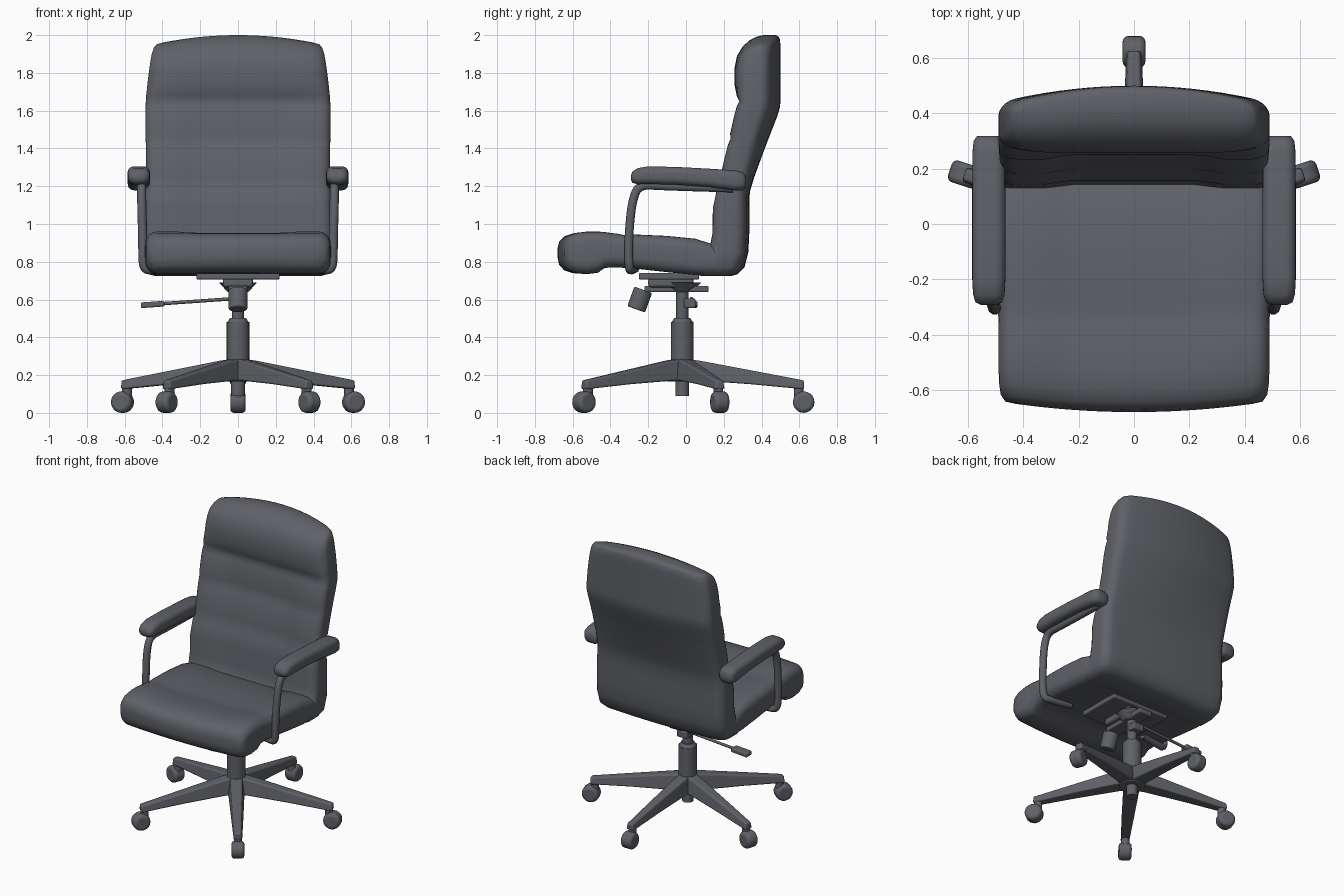
import bpy, bmesh
from math import sin, cos, pi, radians
from mathutils import Matrix, Vector

if "Cube" in bpy.data.objects:
    bpy.data.objects.remove(bpy.data.objects["Cube"])

CY = -0.02  # y of the column and star base
K = 5       # corner segments of rounded rings

DARK = bpy.data.materials.new("dark_grey")
DARK.diffuse_color = (.115, .12, .137, 1)
DARK.use_nodes = True
DARK.node_tree.nodes["Principled BSDF"].inputs["Base Color"].default_value = DARK.diffuse_color


def finish(ob, angle=40):
    ob.data.materials.append(DARK)
    bpy.ops.object.select_all(action='DESELECT')
    ob.select_set(True)
    bpy.context.view_layer.objects.active = ob
    bpy.ops.object.shade_smooth_by_angle(angle=radians(angle))


def new_object(name, bm, bevel=0, angle=40):
    bmesh.ops.recalc_face_normals(bm, faces=bm.faces)
    me = bpy.data.meshes.new(name)
    bm.to_mesh(me)
    bm.free()
    ob = bpy.data.objects.new(name, me)
    bpy.context.collection.objects.link(ob)
    finish(ob, angle)
    if bevel:
        m = ob.modifiers.new("bevel", 'BEVEL')
        m.width, m.segments = bevel, 3
    return ob


def mirror(ob):
    ob.modifiers.new("mirror", 'MIRROR')


def rounded_ring(hw, lo, hi, r, n=16):
    """Rounded rectangle, with points along the two long sides."""
    rx, ry = min(r, hw * 0.95), min(r, (hi - lo) * 0.48)
    pts = []
    for sx, sy, a0 in ((1, -1, -90), (1, 1, 0), (-1, 1, 90), (-1, -1, 180)):
        cx, cy = sx * (hw - rx), (lo + ry if sy < 0 else hi - ry)
        for i in range(K + 1):
            a = radians(a0 + 90 * i / K)
            pts.append((cx + rx * cos(a), cy + ry * sin(a)))
        if a0 in (0, 180):
            pts += [(cx - 2 * cx * j / n, hi if a0 == 0 else lo) for j in range(1, n)]
    return pts


def loft(name, rings, bevel=0, angle=40):
    bm = bmesh.new()
    rows = [[bm.verts.new(p) for p in ring] for ring in rings]
    n = len(rows[0])
    for a, b in zip(rows, rows[1:]):
        for i in range(n):
            j = (i + 1) % n
            bm.faces.new((a[i], a[j], b[j], b[i]))
    for row in (rows[0], rows[-1]):
        if n == 4:
            bm.faces.new(row)
            continue
        # cap rounded rings with a strip between the long sides
        for i in range(K + 1, K + n // 2):
            bm.faces.new([row[m % n] for m in (i, i + 1, 2 * K - i, 2 * K + 1 - i)])
    return new_object(name, bm, bevel, angle)


def cylinder(name, r1, r2, h, loc, rot=Matrix(), bevel=0, seg=24):
    bm = bmesh.new()
    bmesh.ops.create_cone(bm, cap_ends=True, segments=seg, radius1=r1, radius2=r2, depth=h,
                          matrix=Matrix.Translation(Vector(loc)) @ rot)
    return new_object(name, bm, bevel)


def box(name, size, loc, rot=Matrix(), bevel=0.008):
    bm = bmesh.new()
    bmesh.ops.create_cube(bm, size=1, matrix=Matrix.Translation(Vector(loc)) @ rot
                          @ Matrix.Diagonal((*size, 1)))
    return new_object(name, bm, bevel)


def smoothstep(a, b, t):
    t = max(0, min(1, (t - a) / (b - a)))
    return t * t * (3 - 2 * t)


# Backrest: stations of z, front y, back y, half width
back = [(.725, .08, .24, .44), (.735, .06, .275, .475), (.77, .06, .31, .495),
        (.85, .12, .33, .50), (.95, .14, .335, .50), (1.08, .142, .335, .498),
        (1.17, .160, .338, .492), (1.21, .180, .35, .488), (1.25, .182, .362, .486),
        (1.34, .202, .395, .487), (1.42, .222, .425, .488), (1.45, .235, .436, .489),
        (1.48, .234, .448, .489), (1.57, .254, .483, .49), (1.62, .268, .498, .49),
        (1.65, .282, .50, .488), (1.68, .268, .50, .486), (1.74, .256, .50, .48),
        (1.82, .256, .50, .472), (1.89, .27, .50, .464), (1.94, .30, .50, .456),
        (1.975, .34, .498, .445), (1.992, .375, .49, .43), (2.0, .41, .475, .40)]
rings = []
for z, yf, yb, hw in back:
    ring = []
    bow = .02 + .04 * smoothstep(1.1, 1.6, z)
    drop = .04 * smoothstep(1.7, 1.98, z)
    head = smoothstep(1.65, 1.75, z) * (1 - smoothstep(1.85, 1.97, z))
    for x, y in rounded_ring(hw, yf, yb, .06):
        t = (y - yf) / (yb - yf)
        u2 = (x / hw) ** 2
        y += .03 * head * u2 ** 3 * (1 - t) - bow * u2 * t
        # recessed middle panel below the headrest
        y += .016 * (1 - smoothstep(.24, .31, abs(x))) * (1 - t) * (1 - smoothstep(1.5, 1.66, z))
        ring.append((x, y, z - drop * u2))
    rings.append(ring)
loft("backrest", rings, angle=75)

# Seat cushion: stations of y, bottom z, top z, half width
seat = [(-.68, .825, .87, .43), (-.672, .785, .905, .465), (-.645, .755, .935, .482),
        (-.60, .74, .952, .488), (-.53, .735, .96, .49), (-.47, .742, .96, .49),
        (-.43, .768, .957, .49), (-.36, .77, .948, .49), (-.33, .768, .942, .491),
        (-.28, .765, .945, .493), (-.1, .745, .937, .497), (.05, .73, .922, .498),
        (.15, .728, .89, .498), (.22, .73, .865, .49)]
rings = []
for y, zb, zt, hw in seat:
    ring = []
    front = 1 - smoothstep(-.68, -.4, y)
    for x, z in rounded_ring(hw, zb, zt, .06):
        t = (z - zb) / (zt - zb)
        z -= .012 * t * (1 - smoothstep(.24, .32, abs(x))) * (1 - front)
        ring.append((x, y + .03 * (x / hw) ** 2 * front, z))
    rings.append(ring)
loft("seat", rings, angle=75)

# Armrest pads: stations of y, bottom z, top z, half width
pad = [(-.292, 1.235, 1.258, .03), (-.283, 1.218, 1.278, .048), (-.255, 1.21, 1.296, .057),
       (-.2, 1.212, 1.305, .06), (-.05, 1.208, 1.302, .06), (.12, 1.196, 1.293, .06),
       (.26, 1.178, 1.284, .059), (.30, 1.178, 1.275, .055), (.318, 1.195, 1.255, .042)]
mirror(loft("armrest_pad", [[(.525 + x, y, z) for x, z in rounded_ring(hw, a, b, .035, n=4)]
                            for y, a, b, hw in pad], angle=60))

# Armrest support tubes, bent under the seat
cu = bpy.data.curves.new("armrest_support", 'CURVE')
cu.dimensions = '3D'
cu.bevel_depth, cu.bevel_resolution, cu.resolution_u = .024, 3, 6
cu.use_fill_caps = True
cu.materials.append(DARK)
path = [(.51, .25, 1.19), (.51, -.12, 1.2), (.51, -.25, 1.21), (.51, -.285, 1.12),
        (.506, -.30, .98), (.504, -.305, .85), (.50, -.30, .76), (.45, -.29, .755), (.3, -.27, .765)]
sp = cu.splines.new('NURBS')
sp.points.add(len(path) - 1)
for p, c in zip(sp.points, path):
    p.co = (*c, 1)
sp.order_u, sp.use_endpoint_u = 3, True
support = bpy.data.objects.new("armrest_support", cu)
bpy.context.collection.objects.link(support)
mirror(support)

# Tilt mechanism under the seat
box("seat_plate", (.44, .32, .035), (0, -.09, .724))
box("mechanism_body", (.16, .24, .05), (0, -.08, .69), bevel=.015)
cylinder("mechanism_funnel", .055, .10, .05, (0, CY, .665))
box("mechanism_plate", (.10, .34, .034), (0, -.05, .656))
lean = Matrix.Rotation(radians(-20), 4, 'X')
cylinder("tension_knob", .05, .05, .11, (0, -.245, .6), lean, .008)

# Height lever with paddle
box("lever_pivot", (.08, .06, .05), (0, .02, .58))
tilt = Matrix.Rotation(radians(-4), 4, 'Y')
cylinder("lever_rod", .009, .009, .40, (-.22, .03, .591), tilt @ Matrix.Rotation(pi / 2, 4, 'Y'), seg=12)
box("lever_paddle", (.125, .06, .03), (-.452, .03, .574), tilt)

# Gas column
cylinder("column_piston", .033, .033, .22, (0, CY, .58))
cylinder("column_collar", .058, .042, .025, (0, CY, .49))
cylinder("column_sleeve", .06, .06, .23, (0, CY, .365))
cylinder("base_hub", .085, .062, .12, (0, CY, .225), bevel=.01)
cylinder("column_foot", .036, .036, .10, (0, CY, .14))

# Five star legs with casters: stations of radius, half width, bottom z, top z
leg = [(0, .055, .17, .29), (.1, .052, .17, .275), (.36, .042, .152, .226), (.645, .029, .125, .172)]
for i in range(5):
    rot = Matrix.Rotation(radians(90 + 72 * i), 4, 'Z')
    turn = Matrix.Translation((0, CY, 0)) @ rot
    loft(f"base_leg_{i + 1}", [[turn @ Vector(p) for p in
         ((r, -w, b), (r, w, b), (r, w * .7, t), (r, -w * .7, t))] for r, w, b, t in leg], bevel=.01)
    cylinder(f"caster_neck_{i + 1}", .026, .026, .07, turn @ Vector((.617, 0, .115)), seg=16)
    cylinder(f"caster_{i + 1}", .057, .057, .082, turn @ Vector((.643, 0, .057)),
             rot @ Matrix.Rotation(pi / 2, 4, 'X'), .02, 20)
